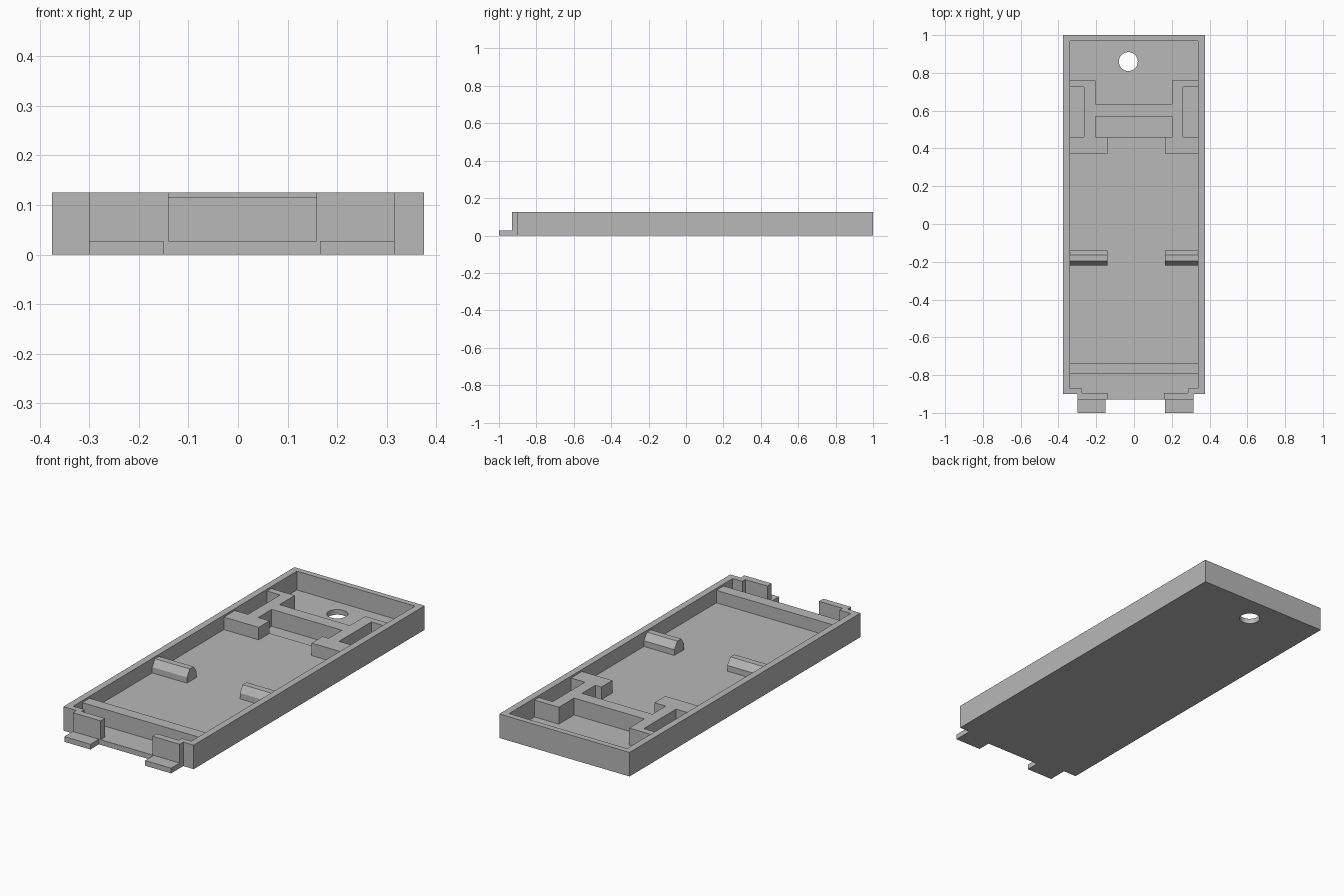
import bpy, bmesh

default = bpy.data.objects.get("Cube")
if default:
    bpy.data.objects.remove(default, do_unlink=True)

FLOOR, INNER_FLOOR, FITTING, RIM = 0.027, 0.05, 0.115, 0.125
HALF, INSIDE = 0.375, 0.34

grey = bpy.data.materials.new("plain grey")
grey.use_nodes = True
grey.diffuse_color = (0.48, 0.48, 0.48, 1)
grey.node_tree.nodes["Principled BSDF"].inputs["Base Color"].default_value = (0.48, 0.48, 0.48, 1)


def extrude(name, points, offset):
    """Solid made by sweeping a flat outline along an offset."""
    bm = bmesh.new()
    face = bm.faces.new([bm.verts.new(p) for p in points])
    swept = bmesh.ops.extrude_face_region(bm, geom=[face], use_keep_orig=True)
    verts = [v for v in swept["geom"] if isinstance(v, bmesh.types.BMVert)]
    bmesh.ops.translate(bm, verts=verts, vec=offset)
    bmesh.ops.recalc_face_normals(bm, faces=bm.faces)
    mesh = bpy.data.meshes.new(name)
    bm.to_mesh(mesh)
    bm.free()
    mesh.materials.append(grey)
    obj = bpy.data.objects.new(name, mesh)
    bpy.context.collection.objects.link(obj)
    return obj


def prism(name, outline, z0, z1):
    return extrude(name, [(x, y, z0) for x, y in outline], (0, 0, z1 - z0))


def box(name, x0, x1, y0, y1, z0, z1):
    return prism(name, [(x0, y0), (x1, y0), (x1, y1), (x0, y1)], z0, z1)


# base plate with two front tongues
base = prism("base_plate", [
    (-HALF, 1), (-HALF, -0.9), (-0.3, -0.9), (-0.3, -1), (-0.15, -1), (-0.15, -0.93),
    (0.165, -0.93), (0.165, -1), (0.315, -1), (0.315, -0.9), (HALF, -0.9), (HALF, 1)], 0, FLOOR)

# round hole near the back
bpy.ops.mesh.primitive_cylinder_add(vertices=48, radius=0.05, depth=0.2, location=(-0.03, 0.86, 0))
cutter = bpy.context.object
cutter.name = "hole_cutter"
cutter.hide_render = True
cut = base.modifiers.new("hole", "BOOLEAN")
cut.operation, cut.solver, cut.object = "DIFFERENCE", "EXACT", cutter
bpy.context.view_layer.objects.active = base
bpy.ops.object.modifier_apply(modifier=cut.name)
bpy.data.objects.remove(cutter, do_unlink=True)

# surrounding wall, ending in the two stepped front lugs
prism("side_wall", [
    (-HALF, 1), (-HALF, -0.9), (-0.3, -0.9), (-0.3, -0.93), (-0.14, -0.93), (-0.14, -0.895),
    (-0.275, -0.895), (-0.275, -0.87), (-INSIDE, -0.87), (-INSIDE, 0.97),
    (INSIDE, 0.97), (INSIDE, -0.87), (0.285, -0.87), (0.285, -0.895),
    (0.158, -0.895), (0.158, -0.93), (0.315, -0.93), (0.315, -0.9), (HALF, -0.9), (HALF, 1)],
    FLOOR, RIM)

# raised middle floor and front cross rib
box("raised_floor", -INSIDE, INSIDE, -0.735, 0.46, FLOOR, INNER_FLOOR)
box("front_rib", -INSIDE, INSIDE, -0.795, -0.735, FLOOR, FITTING)

# stepped divider in front of the back compartment
prism("divider", [
    (-INSIDE, 0.76), (-INSIDE, 0.725), (-0.265, 0.725), (-0.265, 0.46), (-0.205, 0.46),
    (-0.205, 0.57), (0.2, 0.57), (0.2, 0.46), (0.26, 0.46), (0.26, 0.725),
    (INSIDE, 0.725), (INSIDE, 0.76), (0.2, 0.76), (0.2, 0.635), (-0.205, 0.635), (-0.205, 0.76)],
    FLOOR, FITTING)

# stop blocks and chamfered rests on each side
bar = [(-0.22, INNER_FLOOR), (-0.22, 0.08), (-0.197, FITTING),
       (-0.165, FITTING), (-0.14, 0.08), (-0.14, INNER_FLOOR)]
for side, x0, x1 in (("right", -INSIDE, -0.14), ("left", 0.165, INSIDE)):
    box(side + "_stop_block", x0, x1, 0.37, 0.46, INNER_FLOOR, FITTING)
    extrude(side + "_rest_bar", [(x0, y, z) for y, z in bar], (x1 - x0, 0, 0))
